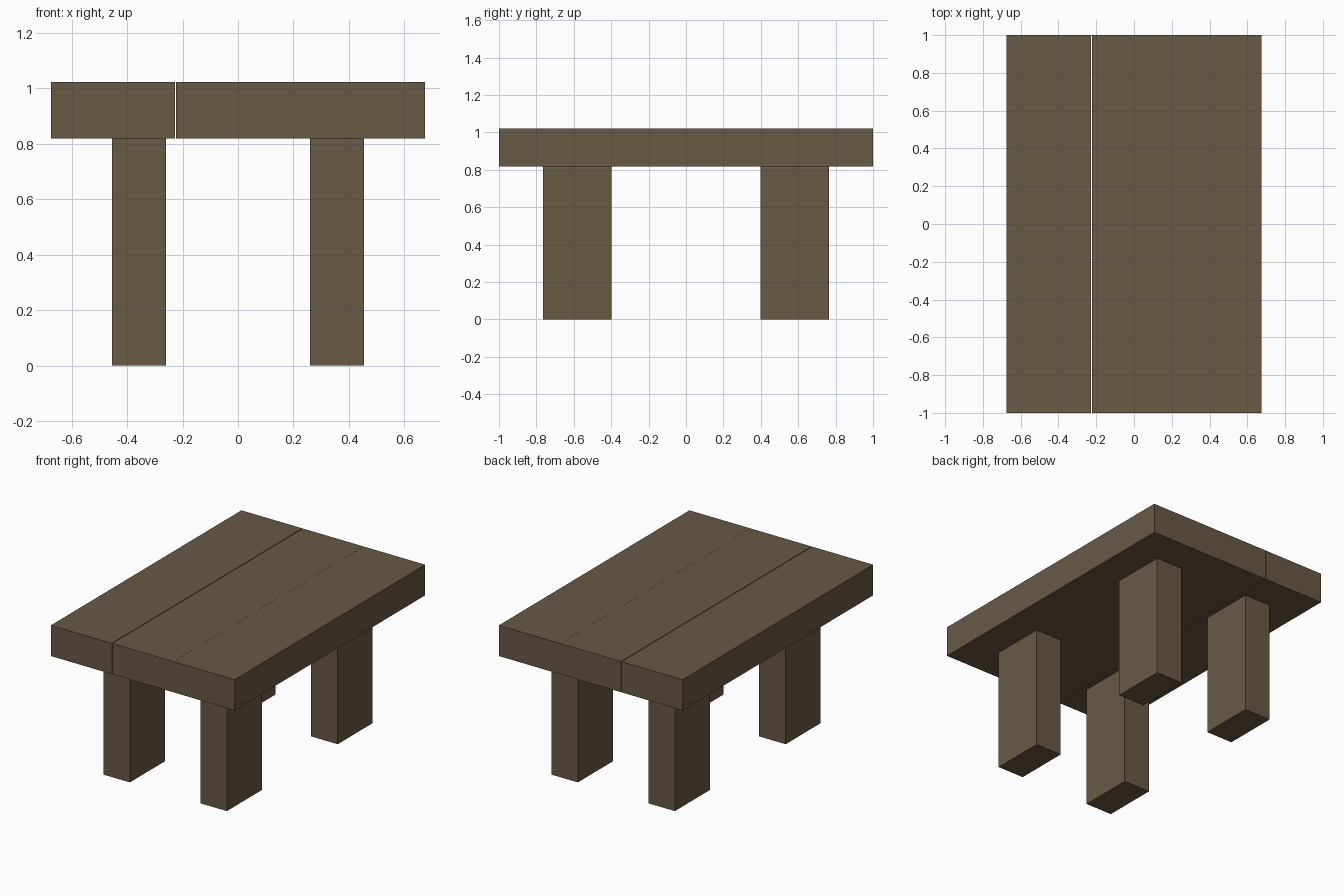
import bpy

if "Cube" in bpy.data.objects:
    bpy.data.objects.remove(bpy.data.objects["Cube"])

wood = bpy.data.materials.new("dark_wood")
wood.diffuse_color = (0.14, 0.10, 0.06, 1)
wood.use_nodes = True
wood.node_tree.nodes["Principled BSDF"].inputs["Base Color"].default_value = wood.diffuse_color


def box(name, x, y, z):
    """Box spanning the given (min, max) ranges."""
    ranges = (x, y, z)
    bpy.ops.mesh.primitive_cube_add(size=1, location=[(a + b) / 2 for a, b in ranges])
    ob = bpy.context.object
    ob.name = name
    ob.scale = [b - a for a, b in ranges]
    bpy.ops.object.transform_apply(location=False, rotation=False, scale=True)
    ob.data.materials.append(wood)
    return ob


# Table top: three planks, with a hairline gap beside the left one
planks = {"left": (-0.675, -0.2275), "middle": (-0.2235, 0.2245), "right": (0.225, 0.675)}
for side, x in planks.items():
    box(f"top_plank_{side}", x, (-1, 1), (0.818, 1.022))

# Four rectangular legs
for side, x in (("left", (-0.454, -0.259)), ("right", (0.259, 0.454))):
    for end, y in (("front", (-0.765, -0.398)), ("back", (0.398, 0.765))):
        box(f"{end}_{side}_leg", x, y, (0, 0.818))
